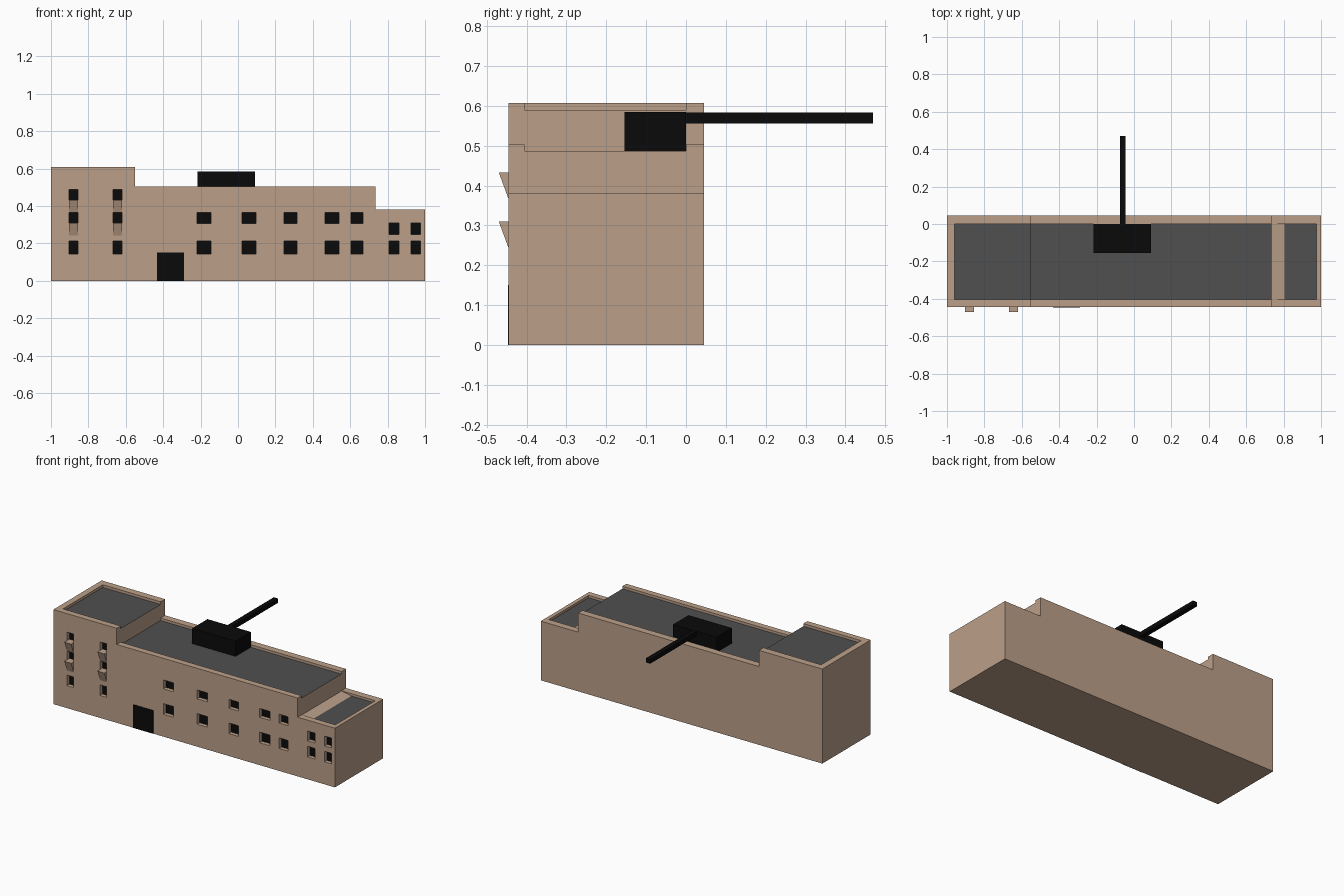
import bpy, bmesh

if "Cube" in bpy.data.objects:
    bpy.data.objects.remove(bpy.data.objects["Cube"])


def material(name, rgb):
    m = bpy.data.materials.new(name)
    m.diffuse_color = (*rgb, 1)
    m.use_nodes = True
    m.node_tree.nodes["Principled BSDF"].inputs["Base Color"].default_value = m.diffuse_color
    return m


WALL = material("wall_tan", (0.50, 0.35, 0.25))
ROOF = material("roof_grey", (0.08, 0.08, 0.08))
BLACK = material("black", (0.003, 0.003, 0.003))


def add_prism(bm, profile, axis, a, b):
    """Extrude a 2D profile along x (profile is y,z) or y (profile is x,z)."""
    def place(u, v, t):
        return (t, u, v) if axis == "x" else (u, t, v)
    verts = [bm.verts.new(place(u, v, a)) for u, v in profile]
    face = bm.faces.new(verts)
    ext = bmesh.ops.extrude_face_region(bm, geom=[face])["geom"]
    for v in ext:
        if isinstance(v, bmesh.types.BMVert):
            v.co["xyz".index(axis)] = b


def add_box(bm, x0, x1, y0, y1, z0, z1):
    add_prism(bm, [(x0, z0), (x1, z0), (x1, z1), (x0, z1)], "y", y0, y1)


def finish(bm, name, mat):
    bmesh.ops.recalc_face_normals(bm, faces=bm.faces[:])
    me = bpy.data.meshes.new(name)
    bm.to_mesh(me)
    bm.free()
    me.materials.append(mat)
    ob = bpy.data.objects.new(name, me)
    bpy.context.collection.objects.link(ob)
    return ob


def box(name, mat, *dims):
    bm = bmesh.new()
    add_box(bm, *dims)
    return finish(bm, name, mat)


FRONT, BACK, PANE = -0.445, 0.045, -0.42

# Stepped building body
bm = bmesh.new()
add_prism(bm, [(-1, 0), (1, 0), (1, 0.38), (0.735, 0.38), (0.735, 0.503),
               (-0.55, 0.503), (-0.55, 0.607), (-1, 0.607)], "y", FRONT, BACK)
body = finish(bm, "building_body", WALL)

# Cutter: sunken roofs behind the parapets, and the window recesses
bm = bmesh.new()
add_prism(bm, [(-0.96, 0.7), (-0.96, 0.59), (-0.55, 0.59), (-0.55, 0.487),
               (0.735, 0.487), (0.735, 0.378), (0.805, 0.365),
               (0.975, 0.365), (0.975, 0.7)], "y", -0.405, 0.0)
LOW = (0.144, 0.212)
window_groups = [
    # (x centre, width) list, z ranges
    ([(-0.88, 0.048), (-0.645, 0.048)], [LOW, (0.31, 0.369), (0.433, 0.488)]),
    ([(-0.182, 0.074), (0.058, 0.074), (0.281, 0.07), (0.502, 0.076),
      (0.636, 0.064)], [LOW, (0.307, 0.364)]),
    ([(0.833, 0.054), (0.951, 0.05)], [LOW, (0.247, 0.31)]),
]
for columns, rows in window_groups:
    for xc, w in columns:
        for z0, z1 in rows:
            add_box(bm, xc - w / 2, xc + w / 2, FRONT - 0.1, PANE, z0, z1)
cutter = finish(bm, "recess_cutter", WALL)
cutter.hide_render = True

mod = body.modifiers.new("recesses", "BOOLEAN")
mod.operation, mod.solver, mod.object = "DIFFERENCE", "EXACT", cutter
bpy.context.view_layer.objects.active = body
bpy.ops.object.modifier_apply(modifier=mod.name)
bpy.data.objects.remove(cutter)

# Grey roof floors and black window panes
me = body.data
me.materials.clear()
for m in (WALL, ROOF, BLACK):
    me.materials.append(m)
for p in me.polygons:
    c, n = p.center, p.normal
    p.material_index = 0
    if n.z > 0.99 and min(abs(c.z - z) for z in (0.59, 0.487, 0.365)) < 0.002:
        p.material_index = 1
    elif n.y < -0.99 and abs(c.y - PANE) < 0.002:
        p.material_index = 2

# Wedge ledges under the upper tower windows
for i, xc in enumerate((-0.88, -0.645)):
    for j, z in enumerate((0.31, 0.433)):
        bm = bmesh.new()
        add_prism(bm, [(FRONT, z), (-0.47, z), (FRONT, z - 0.068)],
                  "x", xc - 0.024, xc + 0.024)
        finish(bm, f"window_ledge_{i}_{j}", WALL)

# Door, rooftop unit and projecting beam
box("door", BLACK, -0.433, -0.29, FRONT - 0.002, FRONT + 0.01, 0, 0.15)
box("rooftop_unit", BLACK, -0.217, 0.091, -0.155, 0.0, 0.487, 0.585)
box("rooftop_beam", BLACK, -0.075, -0.045, -0.001, 0.47, 0.556, 0.584)
